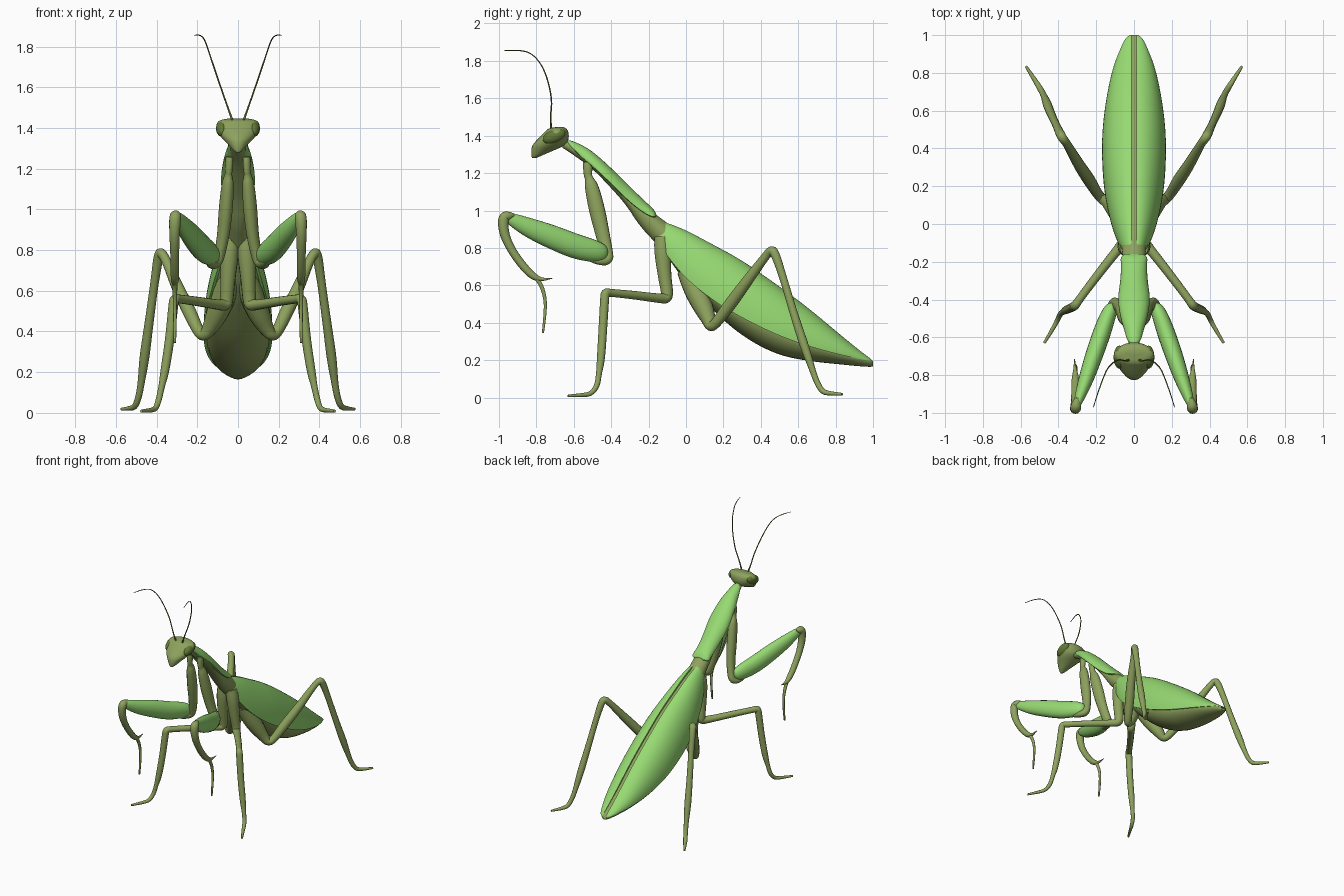
import bpy, bmesh, math
from mathutils import Vector, Matrix


def material(name, rgb):
    m = bpy.data.materials.new(name)
    m.diffuse_color = (*rgb, 1)
    return m


GREEN = material("leaf green", (0.31, 0.70, 0.17))
OLIVE = material("olive", (0.27, 0.36, 0.11))
DARK = material("dark eye green", (0.12, 0.19, 0.035))


def smooth(rows, n=3):
    """Corner cutting on rows of numbers, keeping both ends."""
    rows = [tuple(r) for r in rows]
    for _ in range(n):
        out = [rows[0]]
        for a, b in zip(rows, rows[1:]):
            out.append(tuple(.75 * p + .25 * q for p, q in zip(a, b)))
            out.append(tuple(.25 * p + .75 * q for p, q in zip(a, b)))
        rows = out + [rows[-1]]
    return rows


def finish(name, bm, mat, mirror):
    bmesh.ops.recalc_face_normals(bm, faces=bm.faces)
    me = bpy.data.meshes.new(name)
    bm.to_mesh(me)
    bm.free()
    me.materials.append(mat)
    ob = bpy.data.objects.new(name, me)
    bpy.context.collection.objects.link(ob)
    if mirror:
        ob.modifiers.new("mirror", 'MIRROR').use_mirror_merge = False
    bpy.context.view_layer.objects.active = ob
    bpy.ops.object.select_all(action='DESELECT')
    ob.select_set(True)
    bpy.ops.object.shade_smooth_by_angle(angle=math.radians(50))
    return ob


def loft(name, rings, mat, mirror=False):
    """Skin closed rings of points and cap both ends."""
    bm = bmesh.new()
    vs = [[bm.verts.new(p) for p in r] for r in rings]
    n = len(vs[0])
    for a, b in zip(vs, vs[1:]):
        for i in range(n):
            j = (i + 1) % n
            bm.faces.new((a[i], a[j], b[j], b[i]))
    bm.faces.new(vs[0])
    bm.faces.new(vs[-1])
    return finish(name, bm, mat, mirror)


def limb(name, rows, mat, flat=1.0, sides=14, n=3):
    """Mirrored tube through (x, y, z, radius); flat narrows it sideways."""
    rows = smooth(rows, n)
    pts = [Vector(r[:3]) for r in rows]
    u, rings = None, []
    for i, p in enumerate(pts):
        t = (pts[min(i + 1, len(pts) - 1)] - pts[max(i - 1, 0)]).normalized()
        if u is None:
            u = t.cross(Vector((0, 0, 1)))
            if u.length < .1:
                u = Vector((1, 0, 0))
        u = (u - t * u.dot(t)).normalized()
        v = t.cross(u)
        r = rows[i][3]
        rings.append([p + u * (r * flat * math.cos(a)) + v * (r * math.sin(a))
                      for a in (k * math.tau / sides for k in range(sides))])
    return loft(name, rings, mat, True)


def body(name, rows, mat, sides=32):
    """Sections at (y, top z, middle z, bottom z, half width)."""
    rings = []
    for y, top, mid, bot, w in smooth(rows):
        ring = []
        for k in range(sides):
            a = k * math.tau / sides
            s = math.sin(a)
            ring.append((w * math.cos(a), y, mid + s * ((top - mid) if s > 0 else (mid - bot))))
        rings.append(ring)
    return loft(name, rings, mat)


# Abdomen and the two folded wings share one set of sections
trunk = [(-.16, .945, .90, .84, .04), (-.14, .945, .83, .80, .065), (-.09, .93, .76, .74, .09),
         (0, .895, .66, .61, .122), (.14, .82, .55, .47, .153), (.29, .74, .46, .335, .168),
         (.475, .612, .365, .232, .17), (.65, .483, .295, .195, .15), (.82, .34, .24, .178, .115),
         (.93, .25, .21, .167, .072), (.985, .21, .197, .164, .045), (1.0, .195, .187, .166, .022)]
body("abdomen", [(y, t - .012, m, b, w * .92) for y, t, m, b, w in trunk], OLIVE)
rings = []
for y, top, mid, bot, w in smooth(trunk):
    ring = []
    for scale, order in ((1.0, range(17)), (.87, range(16, -1, -1))):
        for k in order:
            a = math.radians(-6 + 96 * k / 16)
            ring.append((.013 + (w - .013) * scale * math.cos(a), y,
                         mid + (top - mid) * scale * math.sin(a)))
    rings.append(ring)
loft("wing", rings, GREEN, True)

# Thorax underside and the green neck shield above it
body("thorax", [(-.66, 1.385, 1.36, 1.335, .02), (-.62, 1.365, 1.34, 1.31, .032),
                (-.5, 1.30, 1.265, 1.225, .055), (-.4, 1.21, 1.165, 1.12, .062),
                (-.32, 1.13, 1.07, 1.03, .056), (-.25, 1.06, 1.0, .92, .056),
                (-.165, .98, .92, .83, .06), (-.08, .92, .82, .73, .07),
                (.03, .80, .70, .575, .08), (.12, .70, .6, .49, .06)], OLIVE)
body("neck_shield", [(-.635, 1.375, 1.365, 1.355, .015), (-.615, 1.375, 1.345, 1.335, .037),
                     (-.56, 1.352, 1.29, 1.28, .052), (-.5, 1.317, 1.24, 1.23, .071),
                     (-.4, 1.228, 1.145, 1.138, .087), (-.3, 1.128, 1.045, 1.04, .072),
                     (-.22, 1.05, .985, .98, .068), (-.175, 1.01, .965, .96, .072),
                     (-.16, .985, .97, .965, .05)], GREEN)

# Head: stacked ovals (z, front y, back y, half width)
rings = []
for z, f, b, w in smooth([(1.447, -.69, -.66, .04), (1.44, -.735, -.64, .088),
                          (1.42, -.755, -.628, .108), (1.385, -.79, -.626, .103),
                          (1.35, -.822, -.64, .08), (1.32, -.828, -.71, .05),
                          (1.29, -.826, -.78, .024), (1.28, -.822, -.8, .01)]):
    rings.append([(w * math.cos(a), (f + b) / 2 + (b - f) / 2 * math.sin(a), z)
                  for a in (k * math.tau / 28 for k in range(28))])
loft("head", rings, OLIVE)

# Eyes
bm = bmesh.new()
bmesh.ops.create_uvsphere(bm, u_segments=24, v_segments=14, radius=1, matrix=(
    Matrix.Translation((.077, -.705, 1.397)) @ Matrix.Rotation(math.radians(22), 4, 'X')
    @ Matrix.Diagonal((.031, .064, .036, 1))))
finish("eye", bm, DARK, True)

# Antennae
limb("antenna", [(.025, -.72, 1.43, .006), (.05, -.725, 1.5, .004), (.085, -.715, 1.6, .004),
                 (.137, -.755, 1.755, .0035), (.165, -.82, 1.84, .003), (.19, -.89, 1.858, .003),
                 (.215, -.97, 1.855, .002)], DARK, sides=8)

# Grasping front legs
limb("front_coxa", [(.042, -.53, 1.26, .02), (.043, -.525, 1.235, .026), (.045, -.525, 1.19, .022),
                    (.047, -.518, 1.17, .022), (.05, -.505, 1.13, .038), (.06, -.475, 1.0, .044),
                    (.072, -.445, .87, .038), (.09, -.425, .78, .034), (.105, -.42, .735, .034),
                    (.13, -.47, .732, .028), (.145, -.54, .75, .012)], OLIVE, .8)
limb("front_femur", [(.112, -.425, .765, .02), (.118, -.44, .77, .046), (.14, -.49, .783, .06),
                     (.175, -.59, .807, .067), (.22, -.72, .86, .064), (.26, -.84, .908, .053),
                     (.292, -.93, .952, .035), (.303, -.965, .968, .022), (.305, -.975, .972, .008)],
     GREEN, .72, 20)
limb("front_tibia", [(.3, -.92, .975, .01), (.304, -.945, .972, .024), (.309, -.978, .965, .03),
                     (.312, -.975, .88, .026), (.311, -.935, .79, .022), (.31, -.87, .70, .022),
                     (.31, -.815, .645, .02), (.312, -.77, .63, .009), (.315, -.715, .638, .002)], OLIVE)
limb("front_tarsus", [(.31, -.83, .67, .012), (.31, -.775, .61, .012), (.31, -.75, .52, .009),
                      (.31, -.755, .43, .008), (.31, -.765, .345, .006)], OLIVE, sides=10)

# Middle legs
limb("middle_leg", [(.035, -.13, .86, .04), (.042, -.125, .78, .046), (.05, -.115, .65, .036),
                    (.055, -.1, .56, .033), (.06, -.105, .53, .03), (.09, -.14, .53, .025),
                    (.2, -.28, .548, .023), (.29, -.4, .56, .021), (.312, -.432, .562, .024),
                    (.318, -.435, .53, .024), (.335, -.445, .36, .023), (.36, -.455, .2, .022),
                    (.375, -.465, .13, .015), (.39, -.475, .06, .015), (.405, -.51, .018, .013),
                    (.43, -.555, .013, .011), (.475, -.63, .009, .007)], OLIVE)

# Hind legs
limb("hind_leg", [(.045, .0, .68, .05), (.065, .045, .58, .06), (.1, .09, .49, .055),
                  (.135, .12, .42, .04), (.165, .13, .378, .027), (.19, .155, .39, .027),
                  (.235, .23, .49, .034), (.29, .31, .60, .031), (.355, .425, .755, .022),
                  (.378, .455, .79, .024), (.39, .475, .775, .025), (.41, .52, .64, .02),
                  (.44, .585, .42, .022), (.46, .635, .27, .025), (.475, .675, .15, .017),
                  (.487, .70, .08, .016), (.505, .73, .03, .015), (.53, .77, .022, .012),
                  (.572, .835, .018, .007)], OLIVE)
